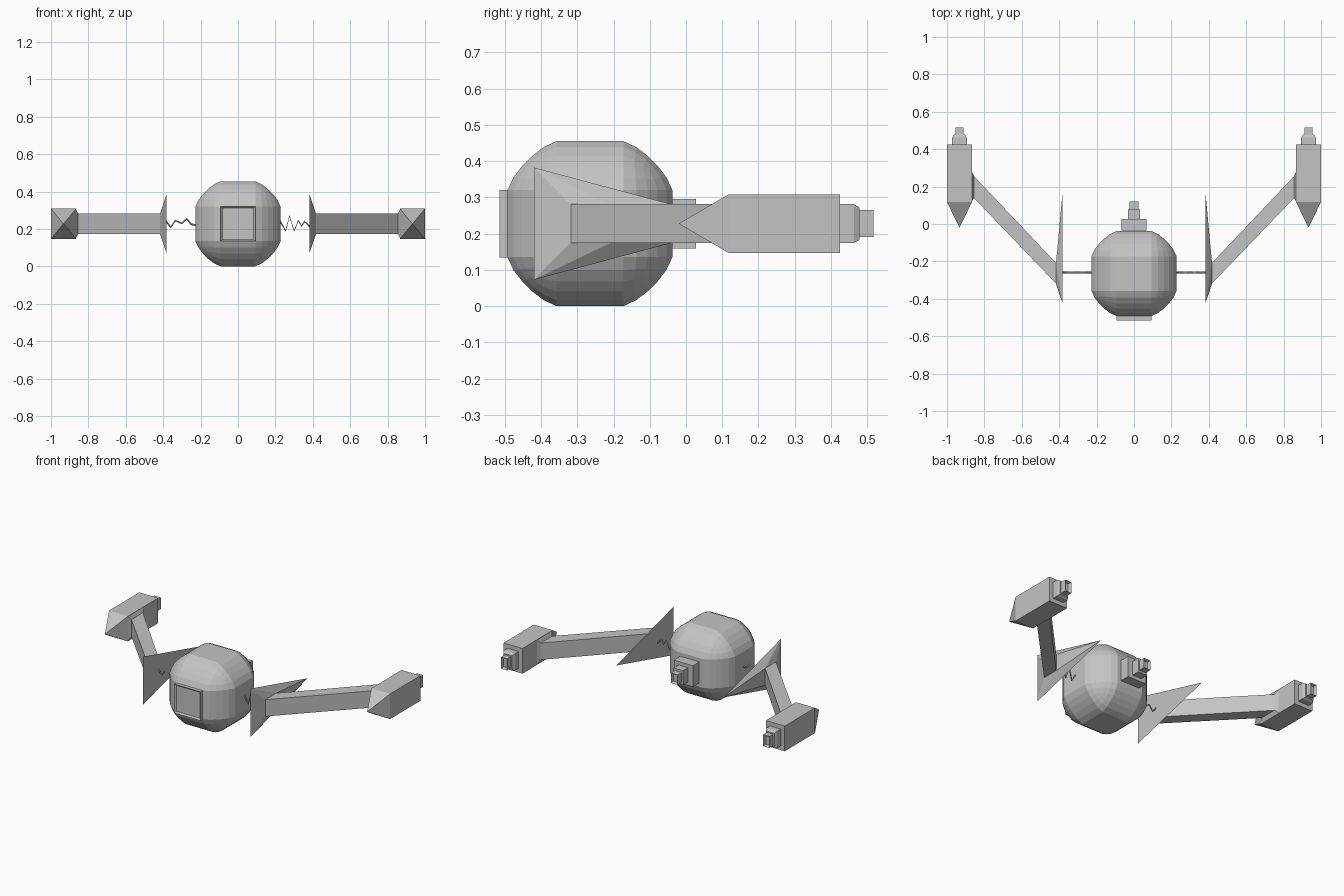
import bpy, bmesh
from mathutils import Vector

if "Cube" in bpy.data.objects:
    bpy.data.objects.remove(bpy.data.objects["Cube"])

ZC = 0.2275   # height of the centre line
YB = -0.265   # body centre in y

grey = bpy.data.materials.new("plain_grey")
grey.diffuse_color = (0.55, 0.55, 0.55, 1)
grey.use_nodes = True
grey.node_tree.nodes["Principled BSDF"].inputs["Base Color"].default_value = grey.diffuse_color


def finish(name, bm):
    bmesh.ops.recalc_face_normals(bm, faces=bm.faces)
    me = bpy.data.meshes.new(name)
    bm.to_mesh(me)
    bm.free()
    me.materials.append(grey)
    ob = bpy.data.objects.new(name, me)
    bpy.context.collection.objects.link(ob)
    return ob


def hull(name, points):
    """Convex solid around a few points, with flat faces merged."""
    bm = bmesh.new()
    for p in points:
        bm.verts.new(p)
    bmesh.ops.convex_hull(bm, input=bm.verts)
    bmesh.ops.dissolve_limit(bm, angle_limit=0.01, verts=bm.verts, edges=bm.edges)
    return finish(name, bm)


def rect_x(x, y0, y1, hz):
    """Rectangle facing x."""
    return [(x, y, ZC + z) for y in (y0, y1) for z in (-hz, hz)]


def rect_y(cx, y, hx, hz):
    """Rectangle facing y."""
    return [(cx + i * hx, y, ZC + k * hz) for i in (-1, 1) for k in (-1, 1)]


def box(name, cx, y0, y1, hx, hz, inset=0, depth=0, end=1):
    """Block along y; its front or rear face may be recessed."""
    bm = bmesh.new()
    bmesh.ops.create_cube(bm, size=1)
    for v in bm.verts:
        v.co = Vector((cx + v.co.x * 2 * hx, (y0 + y1) / 2 + v.co.y * (y1 - y0), ZC + v.co.z * 2 * hz))
    if inset:
        bm.normal_update()
        face = max(bm.faces, key=lambda f: f.normal.y * end)
        bmesh.ops.inset_region(bm, faces=[face], thickness=inset)
        for v in face.verts:
            v.co.y -= end * depth
    return finish(name, bm)


# Rounded body
body = box("body", 0, YB - 0.2275, YB + 0.2275, 0.2275, 0.2275)
bev = body.modifiers.new("rounding", 'BEVEL')
bev.width = 0.135
bev.segments = 5
bev.profile = 0.36
bev.limit_method = 'NONE'

# Framed front window
box("front_window", 0, -0.515, -0.48, 0.093, 0.093, 0.013, 0.01, -1)

# Stepped rear thruster
box("thruster_base", 0, -0.06, 0.027, 0.068, 0.068)
box("thruster_step", 0, 0.02, 0.078, 0.033, 0.046)
box("thruster_nozzle", 0, 0.07, 0.12, 0.024, 0.032, 0.009, 0.02)

# Zigzag cables between the body and the wing plates
cables = {
    "right_cable": [(.22, .25), (.255, .19), (.275, .27), (.3, .19), (.323, .245),
                    (.34, .215), (.355, .24), (.388, .21)],
    "left_cable": [(-.22, .22), (-.25, .225), (-.275, .255), (-.3, .23), (-.335, .245),
                   (-.36, .21), (-.388, .245)],
}
for name, pts in cables.items():
    cu = bpy.data.curves.new(name, 'CURVE')
    cu.dimensions = '3D'
    cu.bevel_depth = 0.005
    cu.bevel_resolution = 0
    sp = cu.splines.new('POLY')
    sp.points.add(len(pts) - 1)
    for p, (x, z) in zip(sp.points, pts):
        p.co = (x, -0.26, z, 1)
    cu.materials.append(grey)
    bpy.context.collection.objects.link(bpy.data.objects.new(name, cu))

# Both sides: wing plate, arm and engine pod
for side, s in (("right", 1), ("left", -1)):
    # Triangular plate, flat inside and tapering out to the arm
    tri = [(s * 0.383, -0.42, ZC + 0.155), (s * 0.383, -0.42, ZC - 0.155), (s * 0.383, 0.16, ZC)]
    hull(side + "_wing_plate", tri + rect_x(s * 0.417, -0.32, -0.21, 0.054))
    # Slanted arm and its flare onto the pod
    hull(side + "_arm", rect_x(s * 0.415, -0.32, -0.21, 0.054) + rect_x(s * 0.857, 0.14, 0.257, 0.054))
    hull(side + "_arm_flare", rect_x(s * 0.855, 0.14, 0.257, 0.054) + rect_x(s * 0.867, 0.12, 0.28, 0.078))
    # Pod with a pyramid nose
    cx = s * 0.933
    hull(side + "_pod", [(cx, -0.02, ZC)] + rect_y(cx, 0.118, 0.067, 0.081) + rect_y(cx, 0.425, 0.067, 0.081))
    # Stepped pod nozzle
    hull(side + "_pod_step", rect_y(cx, 0.42, 0.039, 0.054) + rect_y(cx, 0.463, 0.039, 0.054)
         + rect_y(cx, 0.478, 0.03, 0.045))
    box(side + "_pod_nozzle", cx, 0.47, 0.517, 0.022, 0.037, 0.009, 0.02)
